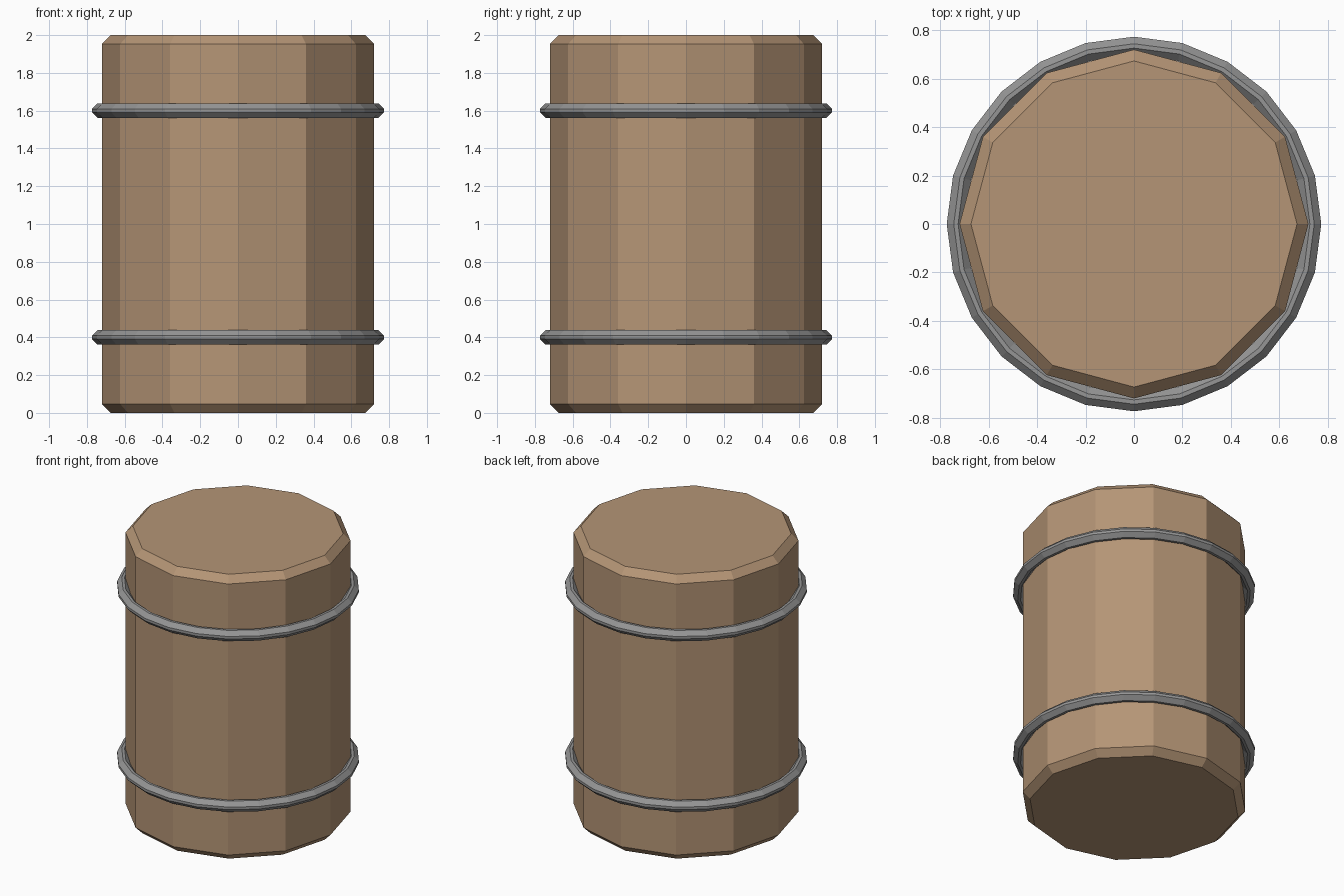
import bpy, bmesh
from math import cos, sin, tau

default_cube = bpy.data.objects.get("Cube")
if default_cube:
    bpy.data.objects.remove(default_cube, do_unlink=True)


def make_material(name, rgb):
    mat = bpy.data.materials.new(name)
    mat.use_nodes = True
    colour = (*rgb, 1.0)
    mat.diffuse_color = colour
    mat.node_tree.nodes["Principled BSDF"].inputs["Base Color"].default_value = colour
    return mat


def lathe(name, profile, sides, mat, z=0.0, closed=False):
    """Spin a (radius, height) profile around z; open profiles get flat caps."""
    bm = bmesh.new()
    rings = [[bm.verts.new((r * cos(tau * i / sides), r * sin(tau * i / sides), h))
              for i in range(sides)] for r, h in profile]
    pairs = list(zip(rings, rings[1:]))
    if closed:
        pairs.append((rings[-1], rings[0]))
    else:
        bm.faces.new(rings[0][::-1])
        bm.faces.new(rings[-1])
    for low, high in pairs:
        for i in range(sides):
            j = (i + 1) % sides
            bm.faces.new((low[i], low[j], high[j], high[i]))
    bmesh.ops.recalc_face_normals(bm, faces=bm.faces)
    mesh = bpy.data.meshes.new(name)
    bm.to_mesh(mesh)
    bm.free()
    mesh.materials.append(mat)
    obj = bpy.data.objects.new(name, mesh)
    obj.location.z = z
    bpy.context.collection.objects.link(obj)
    return obj


wood = make_material("warm wood", (0.46, 0.30, 0.18))
iron = make_material("grey iron", (0.30, 0.30, 0.30))

# Twelve-sided wooden body with chamfered rims
radius, height, chamfer = 0.72, 2.0, 0.047
lathe("barrel_body", [(radius - chamfer, 0), (radius, chamfer),
                      (radius, height - chamfer), (radius - chamfer, height)], 12, wood)

# Two iron hoops with a bevelled diamond cross-section
hoop_radius, half, flat = 0.735, 0.038, 0.009
section = [(half, -flat), (half, flat), (flat, half), (-flat, half),
           (-half, flat), (-half, -flat), (-flat, -half), (flat, -half)]
hoop_profile = [(hoop_radius + dr, dz) for dr, dz in section]
for name, z in (("lower_hoop", 0.4), ("upper_hoop", 1.6)):
    lathe(name, hoop_profile, 24, iron, z, closed=True)
